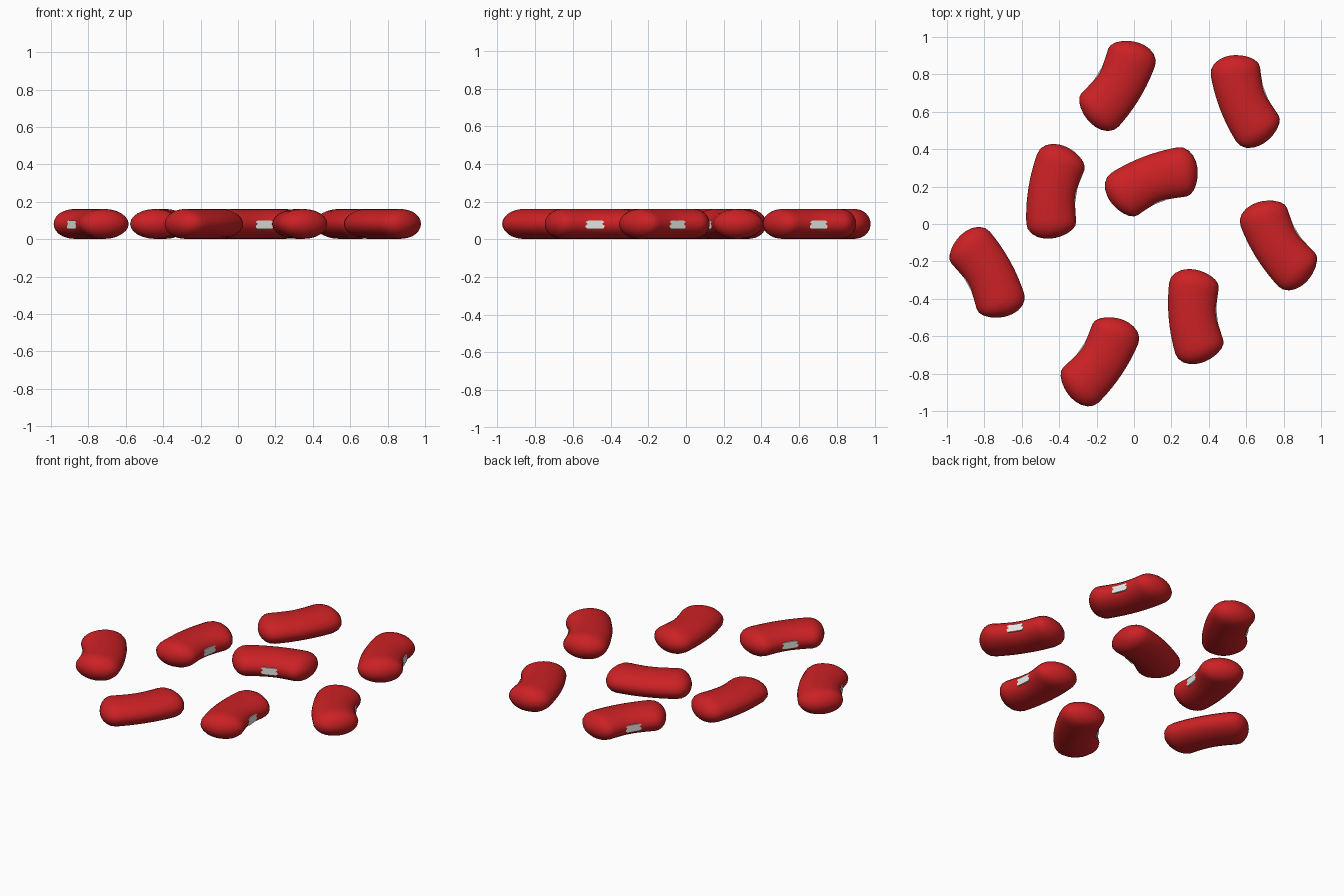
import bpy, bmesh, math
from mathutils import Matrix, Vector

if "Cube" in bpy.data.objects:
    bpy.data.objects.remove(bpy.data.objects["Cube"])

HALF, CAP, R = 0.25, 0.085, 0.85      # half length, rounded end length, bend radius
WIDE, TALL = 0.134, 0.08              # cross-section radii
SIDES = 24

def material(name, color):
    m = bpy.data.materials.new(name)
    m.diffuse_color = color
    m.use_nodes = True
    m.node_tree.nodes["Principled BSDF"].inputs["Base Color"].default_value = m.diffuse_color
    return m

red = material("bean_red", (0.60, 0.015, 0.018, 1))
pale = material("scar_pale", (0.8, 0.8, 0.76, 1))

def bend(x, y, z):
    # bend around a centre on the -y side, so -y becomes the hollow side
    a = x / R
    return Vector(((R + y) * math.sin(a), (R + y) * math.cos(a) - R, z))

def bean_mesh(bm):
    # stations: straight body plus domed caps
    body = HALF - CAP
    st = [(body * i / 5, 1.0) for i in range(-5, 6)]
    caps = [math.radians(d) for d in (18, 36, 54, 70, 82)]
    end = [(body + CAP * math.sin(a), math.cos(a)) for a in caps]
    st = [(-x, s) for x, s in reversed(end)] + st + end
    rings = []
    for x, s in st:
        pinch = 0.012 * math.exp(-(x / 0.11) ** 2)
        ring = []
        for k in range(SIDES):
            t = 2 * math.pi * k / SIDES
            y = WIDE * s * math.cos(t)
            y += pinch * max(0, -math.cos(t))
            ring.append(bm.verts.new(bend(x, y, TALL * s * math.sin(t))))
        rings.append(ring)
    for a, b in zip(rings, rings[1:]):
        for k in range(SIDES):
            n = (k + 1) % SIDES
            bm.faces.new((a[k], a[n], b[n], b[k]))
    for ring, x in ((rings[0], -HALF), (rings[-1], HALF)):
        tip = bm.verts.new(bend(x, 0, 0))
        for k in range(SIDES):
            bm.faces.new((ring[k], ring[(k + 1) % SIDES], tip))

def scar_mesh(bm):
    # small rounded plate set in the hollow side
    m = Matrix.Translation((0, -WIDE + 0.019, -0.005)) @ Matrix.Diagonal((0.1, 0.02, 0.046, 1))
    bmesh.ops.create_cube(bm, size=1, matrix=m)
    edges = [e for e in bm.edges if abs(e.verts[0].co.y - e.verts[1].co.y) > 0.01]
    bmesh.ops.bevel(bm, geom=edges, offset=0.014, segments=3, profile=0.5, affect='EDGES')

def make(name, builder, mat, matrix):
    bm = bmesh.new()
    builder(bm)
    bmesh.ops.recalc_face_normals(bm, faces=bm.faces)
    bm.transform(matrix)
    me = bpy.data.meshes.new(name)
    bm.to_mesh(me)
    bm.free()
    me.materials.append(mat)
    ob = bpy.data.objects.new(name, me)
    bpy.context.collection.objects.link(ob)
    bpy.context.view_layer.objects.active = ob
    ob.select_set(True)
    bpy.ops.object.shade_smooth_by_angle(angle=math.radians(40))
    ob.select_set(False)
    return ob

# footprint centre and direction the hollow side faces (degrees)
beans = [(0.33, -0.495, 5), (0.772, -0.115, 32), (0.595, 0.655, 21), (0.093, 0.225, -69),
         (-0.088, 0.738, 149), (-0.42, 0.175, -9), (-0.785, -0.258, 209), (-0.182, -0.737, 146)]

for i, (cx, cy, ang) in enumerate(beans, 1):
    rot = Matrix.Rotation(math.radians(ang + 90), 4, 'Z')
    bean = make(f"bean_{i}", bean_mesh, red, rot)
    # shift so the footprint is centred on its spot and rests on the ground
    co = [v.co for v in bean.data.vertices]
    mid = [(min(c[k] for c in co) + max(c[k] for c in co)) / 2 for k in (0, 1)]
    move = Matrix.Translation((cx - mid[0], cy - mid[1], TALL + 0.002))
    bean.data.transform(move)
    make(f"bean_scar_{i}", scar_mesh, pale, move @ rot)
